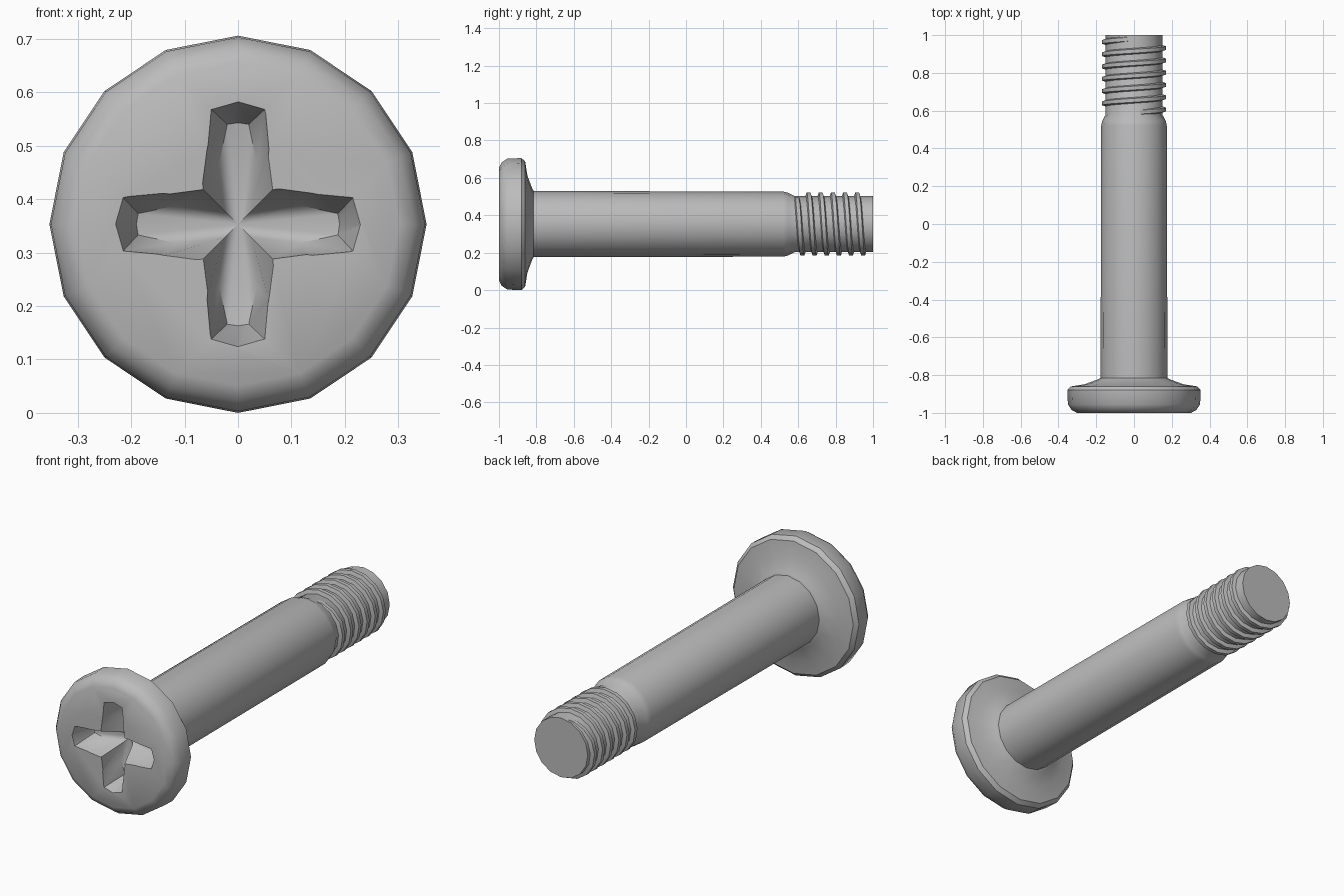
import bpy, bmesh
from math import sin, cos, pi, radians

if "Cube" in bpy.data.objects:
    bpy.data.objects.remove(bpy.data.objects["Cube"])

SIDES = 16
AXIS_Z = 0.353   # height of the screw axis

steel = bpy.data.materials.new("grey_steel")
steel.use_nodes = True
steel.diffuse_color = (0.5, 0.5, 0.5, 1)
steel.node_tree.nodes["Principled BSDF"].inputs["Base Color"].default_value = steel.diffuse_color


def around(r, y, a):
    """Point at radius r and angle a (from the top, towards +x) about the axis."""
    return (r * sin(a), y, AXIS_Z + r * cos(a))


def join_rings(bm, rings):
    for a, b in zip(rings, rings[1:]):
        n = len(a)
        for i in range(n):
            bm.faces.new((a[i], a[(i + 1) % n], b[(i + 1) % n], b[i]))


def finish(bm, name):
    bmesh.ops.recalc_face_normals(bm, faces=bm.faces)
    mesh = bpy.data.meshes.new(name)
    bm.to_mesh(mesh)
    bm.free()
    mesh.materials.append(steel)
    obj = bpy.data.objects.new(name, mesh)
    bpy.context.collection.objects.link(obj)
    return obj


def smooth(obj):
    bpy.ops.object.select_all(action='DESELECT')
    obj.select_set(True)
    bpy.context.view_layer.objects.active = obj
    bpy.ops.object.shade_smooth_by_angle(angle=radians(32))


def lathe(name, profile):
    bm = bmesh.new()
    rings = [[bm.verts.new(around(r, y, 2 * pi * i / SIDES)) for i in range(SIDES)]
             for y, r in profile]
    join_rings(bm, rings)
    bm.faces.new(rings[0])
    bm.faces.new(rings[-1])
    return finish(bm, name)


# Head: rounded rim, with a flared underside
head = lathe("head", [(-1, 0.302), (-0.985, 0.33), (-0.955, 0.35), (-0.88, 0.353),
                      (-0.86, 0.335), (-0.848, 0.26), (-0.822, 0.19), (-0.81, 0.17)])

# Cross recess: tapered cutter, (across, along) points for one arm
OUTER = [(-0.065, 0.065), (-0.058, 0.14), (-0.05, 0.215), (0, 0.229), (0.05, 0.215), (0.058, 0.14)]
INNER = [(-0.025, 0.025), (-0.035, 0.117), (-0.02, 0.187), (0, 0.19), (0.02, 0.187), (0.035, 0.117)]
FLOOR_Y = -0.88


def cross_ring(bm, t):
    """Outline at t = 0 on the head face, t = 1 on the recess floor."""
    ring = []
    for k in range(4):
        c, s = cos(k * pi / 2), sin(k * pi / 2)
        for (u0, v0), (u1, v1) in zip(OUTER, INNER):
            u, v = u0 + (u1 - u0) * t, v0 + (v1 - v0) * t
            ring.append(bm.verts.new((u * c + v * s, -1 + (FLOOR_Y + 1) * t,
                                      AXIS_Z + v * c - u * s)))
    return ring


bm = bmesh.new()
top, floor = cross_ring(bm, -0.15), cross_ring(bm, 1)
join_rings(bm, [top, floor])
for ring, y in ((top, top[0].co.y), (floor, FLOOR_Y + 0.03)):
    tip = bm.verts.new((0, y, AXIS_Z))
    for i in range(len(ring)):
        bm.faces.new((ring[i - 1], ring[i], tip))
cutter = finish(bm, "recess_cutter")
cutter.hide_render = True

mod = head.modifiers.new("cross_recess", 'BOOLEAN')
mod.operation = 'DIFFERENCE'
mod.solver = 'EXACT'
mod.object = cutter
bpy.context.view_layer.objects.active = head
bpy.ops.object.modifier_apply(modifier=mod.name)
bpy.data.objects.remove(cutter)
smooth(head)

# Plain shank, tapering into the threaded core
smooth(lathe("shank", [(-0.82, 0.177), (0.52, 0.174), (0.545, 0.168), (0.58, 0.15), (1, 0.15)]))

# Right-handed thread, fading out at both ends
TURNS, PITCH, START = 6, 0.065, 0.59
STEPS = TURNS * SIDES
bm = bmesh.new()
rings = []
for i in range(STEPS + 1):
    a = 2 * pi * i / SIDES
    y = START + PITCH * i / SIDES
    fade = min(1, i / 3, (STEPS - i) / 3)
    crest = 0.146 + 0.023 * fade
    rings.append([bm.verts.new(around(r, y + dy, a)) for r, dy in
                  ((0.14, -0.019), (crest, -0.01), (crest, 0.01), (0.14, 0.019))])
join_rings(bm, rings)
bm.faces.new(rings[0])
bm.faces.new(rings[-1])
smooth(finish(bm, "thread"))
